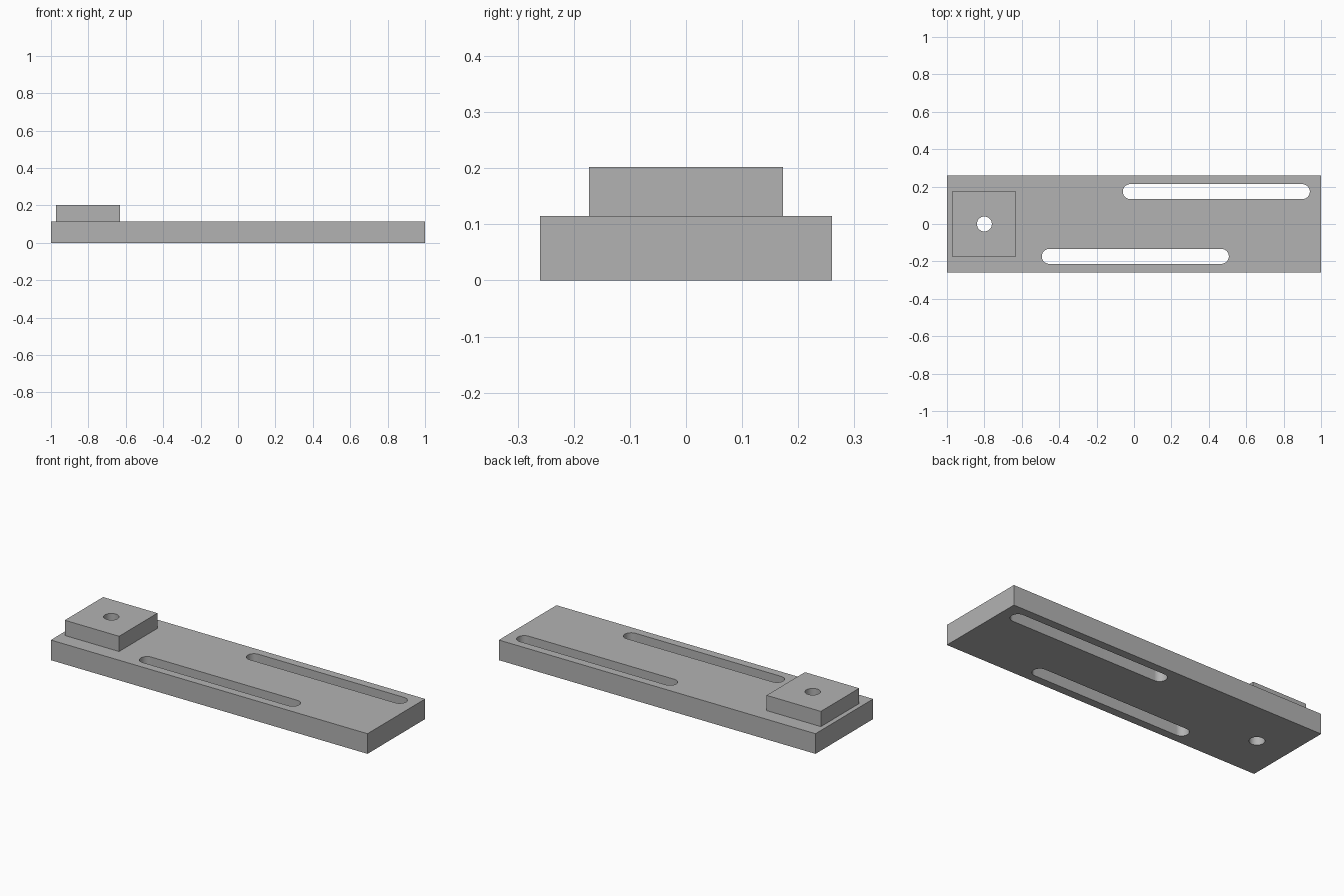
import bpy
import bmesh
import math
from mathutils import Matrix, Vector

cube = bpy.data.objects.get("Cube")
if cube:
    bpy.data.objects.remove(cube, do_unlink=True)

BASE_TOP, BLOCK_TOP = 0.115, 0.202
RADIUS = 0.04

# Plain grey
grey = bpy.data.materials.new("plain grey")
grey.use_nodes = True
colour = (0.45, 0.45, 0.45, 1)
grey.diffuse_color = colour
grey.node_tree.nodes["Principled BSDF"].inputs["Base Color"].default_value = colour


def add_object(name, bm):
    mesh = bpy.data.meshes.new(name)
    bm.to_mesh(mesh)
    bm.free()
    mesh.materials.append(grey)
    obj = bpy.data.objects.new(name, mesh)
    bpy.context.collection.objects.link(obj)
    return obj


def box(name, x0, x1, half_y, z0, z1):
    bm = bmesh.new()
    centre = Vector(((x0 + x1) / 2, 0, (z0 + z1) / 2))
    size = Vector((x1 - x0, 2 * half_y, z1 - z0))
    bmesh.ops.create_cube(bm, size=1, matrix=Matrix.LocRotScale(centre, None, size))
    return add_object(name, bm)


def slot_cutter(name, x0, x1, y, segments=24):
    """Upright prism with a rounded end about each of x0 and x1."""
    bm = bmesh.new()
    outline = []
    for x, start in ((x1, -math.pi / 2), (x0, math.pi / 2)):
        for i in range(segments + (x0 != x1)):
            a = start + math.pi * i / segments
            outline.append(bm.verts.new((x + RADIUS * math.cos(a), y + RADIUS * math.sin(a), -0.1)))
    face = bm.faces.new(outline)
    top = bmesh.ops.extrude_face_region(bm, geom=[face])["geom"]
    bmesh.ops.translate(bm, vec=(0, 0, 0.5), verts=[v for v in top if isinstance(v, bmesh.types.BMVert)])
    bmesh.ops.recalc_face_normals(bm, faces=bm.faces)
    return add_object(name, bm)


# Long base bar and the square block standing on it
base_bar = box("base_bar", -1, 1, 0.26, 0, BASE_TOP)
end_block = box("end_block", -0.973, -0.63, 0.173, BASE_TOP, BLOCK_TOP)

# Two through slots and the round hole through block and bar
cutters = [
    slot_cutter("back_slot_cutter", -0.02, 0.9, 0.173),
    slot_cutter("front_slot_cutter", -0.453, 0.467, -0.173),
    slot_cutter("hole_cutter", -0.8, -0.8, 0),
]


def cut(obj, tools):
    for tool in tools:
        mod = obj.modifiers.new(tool.name, "BOOLEAN")
        mod.operation = "DIFFERENCE"
        mod.solver = "EXACT"
        mod.object = tool
    bpy.ops.object.select_all(action="DESELECT")
    obj.select_set(True)
    bpy.context.view_layer.objects.active = obj
    for mod in list(obj.modifiers):
        bpy.ops.object.modifier_apply(modifier=mod.name)
    bpy.ops.object.shade_smooth_by_angle(angle=math.radians(30))


cut(base_bar, cutters)
cut(end_block, cutters[2:])
for tool in cutters:
    bpy.data.objects.remove(tool, do_unlink=True)
